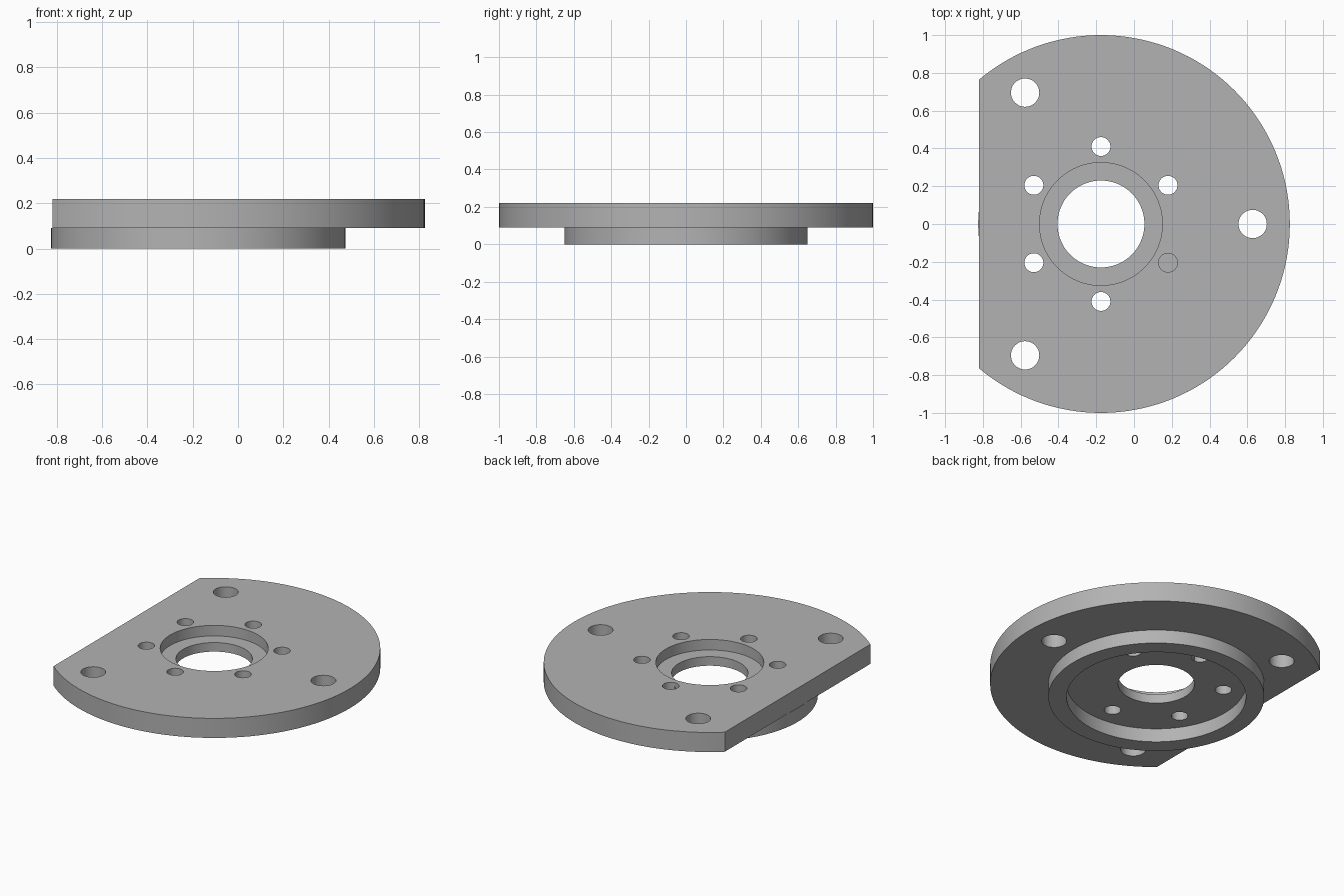
import bpy, bmesh, math

if "Cube" in bpy.data.objects:
    bpy.data.objects.remove(bpy.data.objects["Cube"])

AXIS_X = -0.175      # centre of the disc
FLAT_X = -0.82       # straight edge of the plate
SEGMENTS = 144
Z_BOSS, Z_SEAT, Z_TOP = 0.09, 0.15, 0.22

grey = bpy.data.materials.new("plain grey")
grey.use_nodes = True
colour = (0.45, 0.45, 0.45, 1)
grey.diffuse_color = colour
grey.node_tree.nodes["Principled BSDF"].inputs["Base Color"].default_value = colour


def lathe(name, profile):
    """Revolve a closed (radius, z) profile around the disc axis."""
    bm = bmesh.new()
    rings = []
    for i in range(SEGMENTS):
        a = 2 * math.pi * i / SEGMENTS
        rings.append([bm.verts.new((r * math.cos(a), r * math.sin(a), z)) for r, z in profile])
    for i, ring in enumerate(rings):
        after = rings[(i + 1) % SEGMENTS]
        for j in range(len(profile)):
            k = (j + 1) % len(profile)
            bm.faces.new((ring[j], after[j], after[k], ring[k]))
    bmesh.ops.recalc_face_normals(bm, faces=bm.faces)
    mesh = bpy.data.meshes.new(name)
    bm.to_mesh(mesh)
    bm.free()
    obj = bpy.data.objects.new(name, mesh)
    obj.location.x = AXIS_X
    bpy.context.collection.objects.link(obj)
    mesh.materials.append(grey)
    return obj


def cut(target, cutter):
    """Subtract the cutter and delete it."""
    cutter.hide_render = True
    cutter.data.materials.append(grey)
    mod = target.modifiers.new("cut", "BOOLEAN")
    mod.operation, mod.solver, mod.object = "DIFFERENCE", "EXACT", cutter
    bpy.ops.object.select_all(action="DESELECT")
    bpy.context.view_layer.objects.active = target
    target.select_set(True)
    bpy.ops.object.modifier_apply(modifier=mod.name)
    bpy.data.objects.remove(cutter)


def drill(target, circle_radius, hole_radius, count, start):
    """Cut a ring of round through holes."""
    for i in range(count):
        a = start + 2 * math.pi * i / count
        bpy.ops.mesh.primitive_cylinder_add(
            vertices=48, radius=hole_radius, depth=1,
            location=(AXIS_X + circle_radius * math.cos(a), circle_radius * math.sin(a), 0))
        cut(target, bpy.context.object)


# Disc with stepped centre bore and a raised rim underneath
flange = lathe("flange_plate", [
    (0.23, Z_BOSS), (0.54, Z_BOSS), (0.54, 0), (0.65, 0), (0.65, Z_BOSS),
    (1.0, Z_BOSS), (1.0, Z_TOP), (0.325, Z_TOP), (0.325, Z_SEAT), (0.23, Z_SEAT)])

# Straight edge, on the plate only
bpy.ops.mesh.primitive_cube_add(size=1, location=(FLAT_X - 0.5, 0, Z_BOSS + 0.5))
edge_cutter = bpy.context.object
edge_cutter.scale.y = 3
cut(flange, edge_cutter)

# Bolt holes
drill(flange, 0.41, 0.05, 6, math.pi / 2)
drill(flange, 0.803, 0.075, 3, 0)

bpy.ops.object.select_all(action="DESELECT")
flange.select_set(True)
bpy.context.view_layer.objects.active = flange
bpy.ops.object.shade_smooth_by_angle(angle=math.radians(30))
